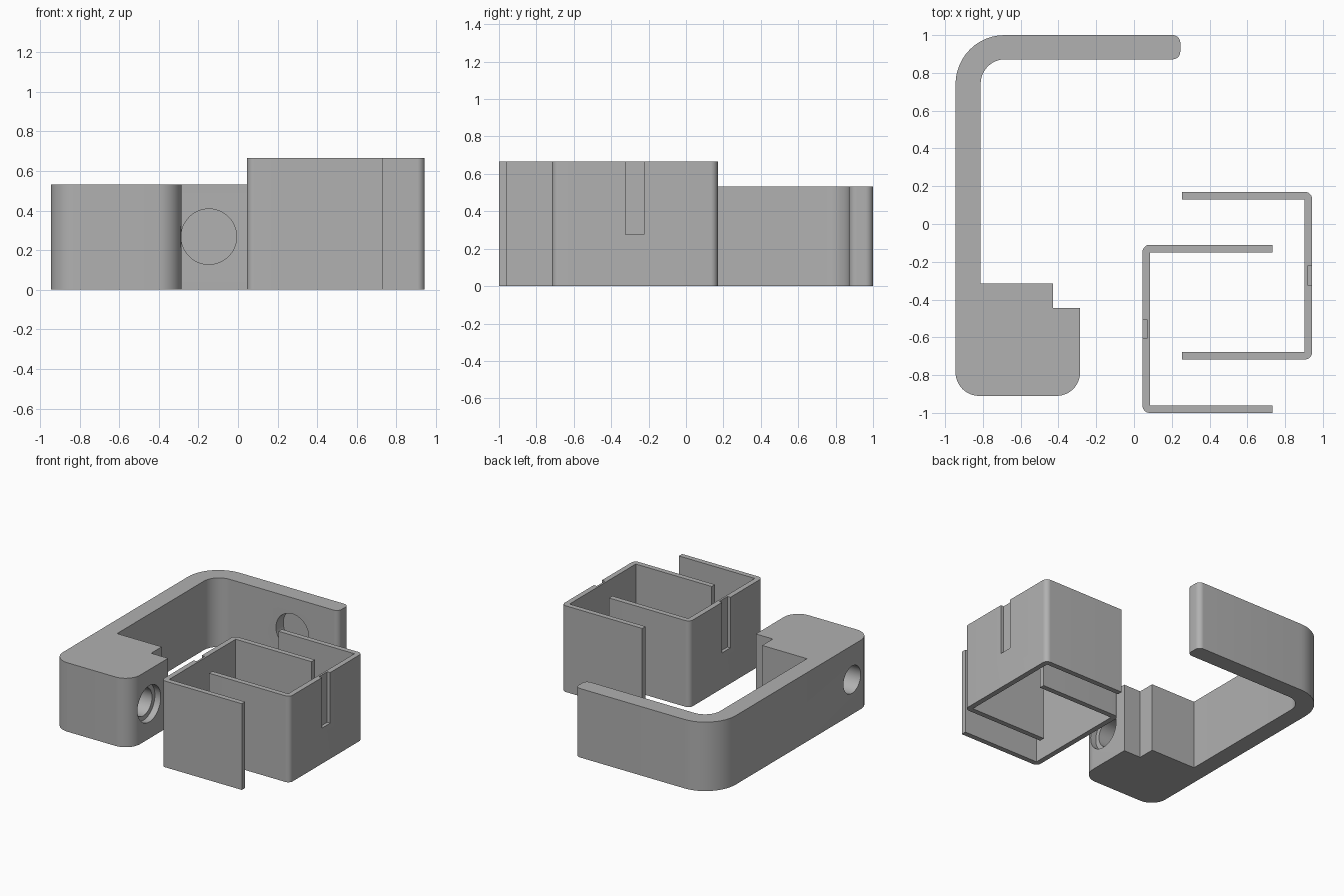
import bpy
import bmesh
from math import pi
from mathutils import Vector

if "Cube" in bpy.data.objects:
    bpy.data.objects.remove(bpy.data.objects["Cube"], do_unlink=True)

grey = bpy.data.materials.new("plain_grey")
grey.use_nodes = True
colour = (0.44, 0.44, 0.44, 1)
grey.diffuse_color = colour
grey.node_tree.nodes["Principled BSDF"].inputs["Base Color"].default_value = colour


def rounded(corners, steps=12):
    """Outline from (x, y, radius) corners, each right angle filleted."""
    out = []
    for i, (x, y, r) in enumerate(corners):
        p = Vector((x, y))
        if r == 0:
            out.append(p)
            continue
        u = (Vector(corners[i - 1][:2]) - p).normalized()
        v = (Vector(corners[(i + 1) % len(corners)][:2]) - p).normalized()
        centre = p + (u + v) * r
        for k in range(steps + 1):
            t = k / steps
            # blend the two tangent directions and project onto the arc
            d = Vector((-v).slerp(-u, t))
            out.append(centre + d * r)
    return out


def extrude(name, corners, height):
    bm = bmesh.new()
    face = bm.faces.new([bm.verts.new((p.x, p.y, 0)) for p in rounded(corners)])
    top = bmesh.ops.extrude_face_region(bm, geom=[face])["geom"]
    verts = [g for g in top if isinstance(g, bmesh.types.BMVert)]
    bmesh.ops.translate(bm, verts=verts, vec=(0, 0, height))
    bmesh.ops.recalc_face_normals(bm, faces=bm.faces)
    mesh = bpy.data.meshes.new(name)
    bm.to_mesh(mesh)
    bm.free()
    obj = bpy.data.objects.new(name, mesh)
    bpy.context.collection.objects.link(obj)
    mesh.materials.append(grey)
    return obj


def activate(obj):
    bpy.ops.object.select_all(action="DESELECT")
    obj.select_set(True)
    bpy.context.view_layer.objects.active = obj


def cut(obj, cutter):
    cutter.hide_render = True
    mod = obj.modifiers.new("cut", "BOOLEAN")
    mod.operation = "DIFFERENCE"
    mod.solver = "EXACT"
    mod.object = cutter
    activate(obj)
    bpy.ops.object.modifier_apply(modifier=mod.name)
    bpy.data.objects.remove(cutter, do_unlink=True)


def bore(radius, depth, location, rotation):
    bpy.ops.mesh.primitive_cylinder_add(vertices=48, radius=radius, depth=depth,
                                        location=location, rotation=rotation)
    return bpy.context.object


def box(size, location):
    bpy.ops.mesh.primitive_cube_add(size=1, location=location)
    bpy.context.object.dimensions = size
    bpy.context.view_layer.update()
    return bpy.context.object


def finish(obj):
    activate(obj)
    bpy.ops.object.shade_smooth_by_angle(angle=pi / 6)


# Hooked bracket with a stepped solid block at its foot
bracket = extrude("hook_bracket", [
    (-0.945, -0.91, 0.125), (-0.285, -0.91, 0.125), (-0.285, -0.445, 0),
    (-0.43, -0.445, 0), (-0.43, -0.315, 0), (-0.812, -0.315, 0),
    (-0.812, 0.872, 0.13), (0.245, 0.872, 0.04), (0.245, 1.0, 0.04),
    (-0.945, 1.0, 0.26)], 0.532)

# Through hole with counterbore in the block, blind pocket in the hook
AXIS_Z, AXIS_Y = 0.268, -0.675
along_x, along_y = (0, pi / 2, 0), (pi / 2, 0, 0)
cut(bracket, bore(0.105, 1.0, (-0.615, AXIS_Y, AXIS_Z), along_x))
cut(bracket, bore(0.14, 0.1, (-0.285, AXIS_Y, AXIS_Z), along_x))
cut(bracket, bore(0.14, 0.18, (-0.147, 0.872, AXIS_Z), along_y))
finish(bracket)


def clip(name, spine_x, tip_x, y0, y1):
    """Thin U-shaped channel with a keyway slot in the back of its spine."""
    wall, height = 0.04, 0.665
    s = 1 if tip_x > spine_x else -1
    inner = spine_x + s * wall
    obj = extrude(name, [
        (spine_x, y0, 0.038), (tip_x, y0, 0), (tip_x, y0 + wall, 0),
        (inner, y0 + wall, 0), (inner, y1 - wall, 0), (tip_x, y1 - wall, 0),
        (tip_x, y1, 0), (spine_x, y1, 0.038)], height)
    slot = box((0.05, 0.1, 0.6), (spine_x, (y0 + y1) / 2, 0.275 + 0.3))
    cut(obj, slot)
    finish(obj)


# Two interlocking channels facing each other
clip("front_channel", 0.045, 0.733, -1.0, -0.11)
clip("rear_channel", 0.943, 0.255, -0.717, 0.17)
